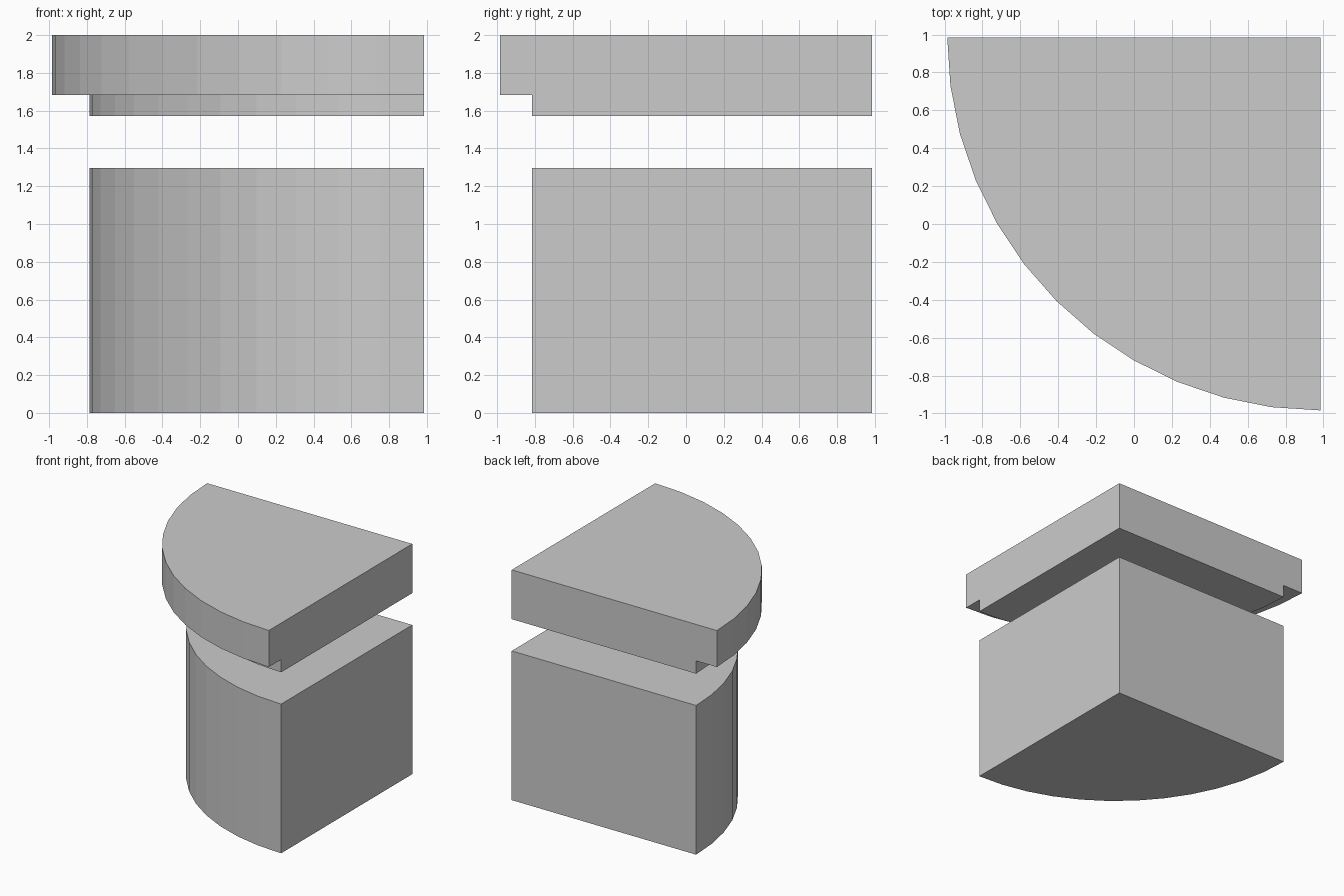
import bpy, bmesh
from math import sin, cos, pi

if "Cube" in bpy.data.objects:
    bpy.data.objects.remove(bpy.data.objects["Cube"])

CX, CY = 0.985, 0.985          # square back-right corner shared by both parts
SEGMENTS = 12                  # flat facets around the quarter curve


def quarter_turn(name, profile):
    """Solid quarter revolve; profile lists (x radius, y radius, z) bottom to top."""
    bm = bmesh.new()
    low = bm.verts.new((CX, CY, profile[0][2]))
    high = bm.verts.new((CX, CY, profile[-1][2]))
    rows = []
    for i in range(SEGMENTS + 1):
        a = pi / 2 * i / SEGMENTS
        rows.append([bm.verts.new((CX - rx * cos(a), CY - ry * sin(a), z))
                     for rx, ry, z in profile])
    # faceted curved skin
    for a, b in zip(rows, rows[1:]):
        for j in range(len(profile) - 1):
            bm.faces.new((a[j], b[j], b[j + 1], a[j + 1]))
    # bottom, top and the two straight walls
    bm.faces.new([low] + [r[0] for r in rows])
    bm.faces.new([high] + [r[-1] for r in rows])
    for end in (rows[0], rows[-1]):
        bm.faces.new([low] + end + [high])
    bmesh.ops.recalc_face_normals(bm, faces=bm.faces)
    mesh = bpy.data.meshes.new(name)
    bm.to_mesh(mesh)
    bm.free()
    obj = bpy.data.objects.new(name, mesh)
    bpy.context.collection.objects.link(obj)
    return obj


INNER = (1.772, 1.80)
OUTER = (1.971, 1.969)

# Lower cabinet body
quarter_turn("corner_body", [(*INNER, 0), (*INNER, 1.296)])

# Overhanging top with a recessed lip beneath, floating above the body
quarter_turn("corner_top", [(*INNER, 1.572), (*INNER, 1.683),
                            (*OUTER, 1.683), (*OUTER, 2.0)])
